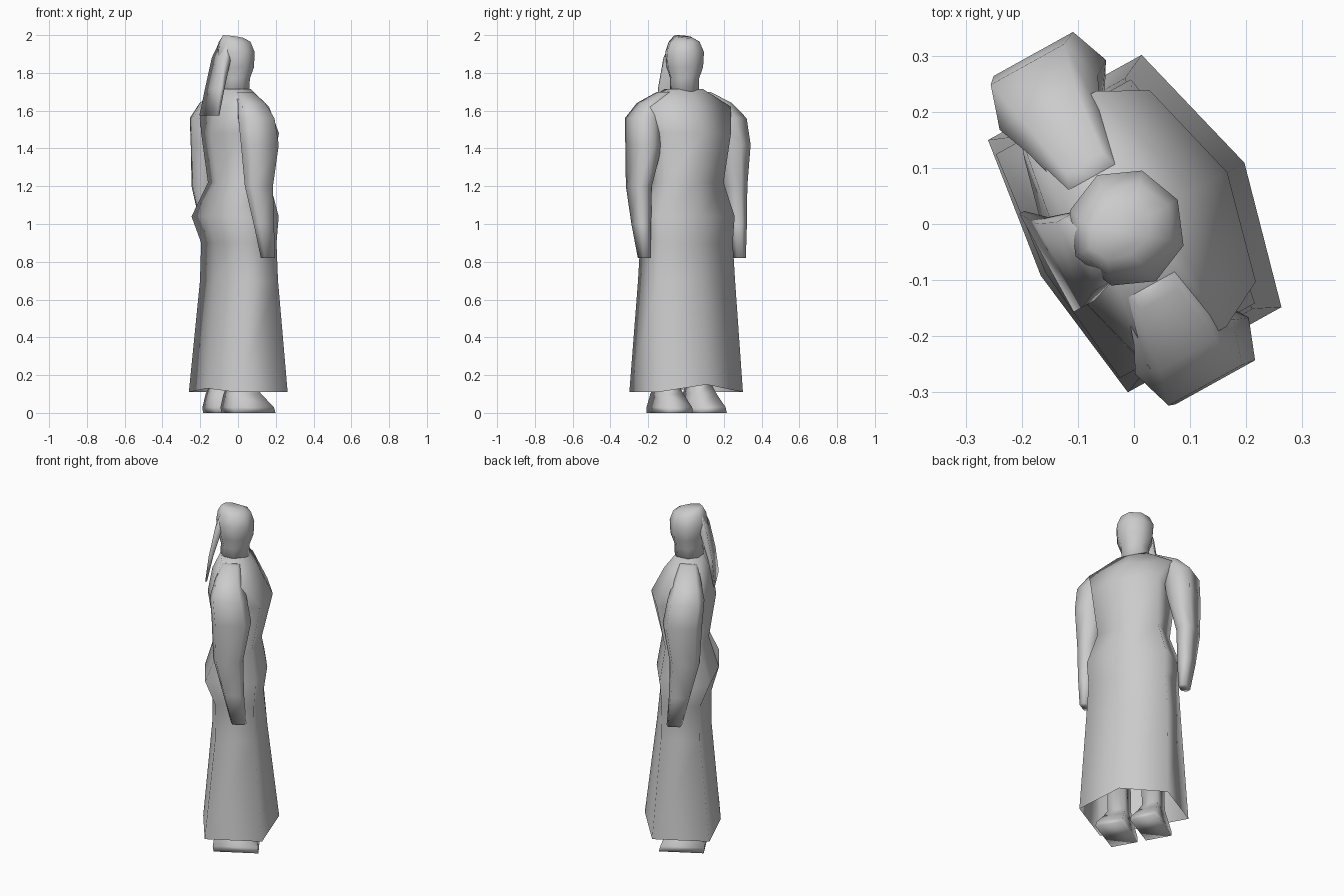
import bpy, bmesh, math
from mathutils import Matrix, Vector

cube = bpy.data.objects.get("Cube")
if cube:
    bpy.data.objects.remove(cube)

# The figure is sculpted facing +x, then turned to its final heading
TURN = Matrix.Rotation(math.radians(29), 4, 'Z')

stone = bpy.data.materials.new("plain_grey")
stone.use_nodes = True
GREY = (0.6, 0.6, 0.6, 1)
stone.diffuse_color = GREY
stone.node_tree.nodes["Principled BSDF"].inputs["Base Color"].default_value = GREY


def loft(name, rings, cap_start=True, cap_end=True, sharp=120):
    """Skin a list of equal-length point rings into one smooth part."""
    bm = bmesh.new()
    loops = [[bm.verts.new(TURN @ Vector(p)) for p in ring] for ring in rings]
    n = len(loops[0])
    for a, b in zip(loops, loops[1:]):
        for i in range(n):
            j = (i + 1) % n
            bm.faces.new((a[i], a[j], b[j], b[i]))
    if cap_start:
        bm.faces.new(loops[0][::-1])
    if cap_end:
        bm.faces.new(loops[-1])
    bmesh.ops.recalc_face_normals(bm, faces=bm.faces)
    mesh = bpy.data.meshes.new(name)
    bm.to_mesh(mesh)
    bm.free()
    obj = bpy.data.objects.new(name, mesh)
    bpy.context.collection.objects.link(obj)
    mesh.materials.append(stone)
    bpy.ops.object.select_all(action='DESELECT')
    obj.select_set(True)
    bpy.context.view_layer.objects.active = obj
    bpy.ops.object.shade_smooth_by_angle(angle=math.radians(sharp))
    return obj


def hexagon(z, w, front, mid_front, back, mid_back, lift=0.0):
    """Six-sided cross-section with its own front and back depths."""
    return [(mid_front, 0, z + lift), (front, w, z), (back, w, z),
            (mid_back, 0, z + lift / 2), (back, -w, z), (front, -w, z)]


def oval(z, cx, rx, ry, sides=8, tilt=0.0):
    angles = [2 * math.pi * i / sides for i in range(sides)]
    return [(cx + rx * math.cos(a), ry * math.sin(a), z + tilt * math.cos(a))
            for a in angles]


def arm_section(side, z, cx, cy, rx, ry):
    """Six-sided section with a broad, flat outer face."""
    outline = [(1, 0), (0.75, 1), (-0.75, 1), (-1, 0), (-0.6, -1), (0.6, -1)]
    return [(cx + rx * u, side * (cy + ry * v), z) for u, v in outline]


# Long robe and torso, open at the hem
loft("robe", [
    hexagon(0.11, 0.257, 0.158, 0.225, -0.155, -0.19, 0.04),
    hexagon(0.70, 0.235, 0.112, 0.16, -0.10, -0.14),
    hexagon(0.90, 0.222, 0.11, 0.14, -0.10, -0.14),
    hexagon(1.04, 0.228, 0.12, 0.16, -0.155, -0.18),
    hexagon(1.22, 0.175, 0.095, 0.13, -0.085, -0.125),
    hexagon(1.48, 0.195, 0.14, 0.19, -0.115, -0.165),
    hexagon(1.62, 0.24, 0.055, 0.12, -0.10, -0.14),
    hexagon(1.715, 0.085, 0.03, 0.05, -0.08, -0.095),
], cap_start=False)

# Head with neck
loft("head", [
    oval(1.66, -0.02, 0.08, 0.08),
    oval(1.77, -0.015, 0.078, 0.08),
    oval(1.83, -0.012, 0.097, 0.102),
    oval(1.91, -0.015, 0.104, 0.108),
    oval(1.965, -0.02, 0.09, 0.082),
    oval(1.992, -0.03, 0.06, 0.045, tilt=-0.008),
])

# Hair falling behind the head
loft("hair", [[(x - t, -w, z), (x + t, -w, z), (x + t, w + s, z), (x - t, w + s, z)]
              for z, x, t, w, s in [(1.98, -0.065, 0.02, 0.035, 0),
                                    (1.88, -0.10, 0.02, 0.07, 0),
                                    (1.72, -0.14, 0.012, 0.085, 0),
                                    (1.575, -0.165, 0.005, 0.085, 0.03)]])

# Arms (the left one hangs slightly further out) and feet
for side, name, spread in ((1, "left", 0.035), (-1, "right", 0.0)):
    loft(name + "_arm", [
        arm_section(side, z, cx, cy + spread * out, rx, ry)
        for z, cx, cy, rx, ry, out in [
            (1.70, -0.025, 0.10, 0.05, 0.04, 0),
            (1.64, -0.03, 0.19, 0.075, 0.06, 0.4),
            (1.56, -0.028, 0.235, 0.10, 0.078, 0.8),
            (1.42, -0.01, 0.245, 0.108, 0.072, 1),
            (1.20, -0.025, 0.268, 0.082, 0.048, 1),
            (1.00, 0.003, 0.27, 0.058, 0.038, 1),
            (0.82, 0.032, 0.268, 0.042, 0.024, 1)]])
    loft(name + "_foot", [
        [(heel, side * a, z), (toe, side * a, z), (toe + 0.01, side * b, z),
         (heel, side * b, z)]
        for z, heel, toe, a, b in [
            (0.0, -0.115, 0.12, 0.025, 0.175),
            (0.03, -0.12, 0.112, 0.025, 0.172),
            (0.10, -0.11, 0.045, 0.04, 0.155),
            (0.15, -0.09, 0.01, 0.05, 0.145),
            (0.32, -0.08, 0.02, 0.05, 0.145)]])
